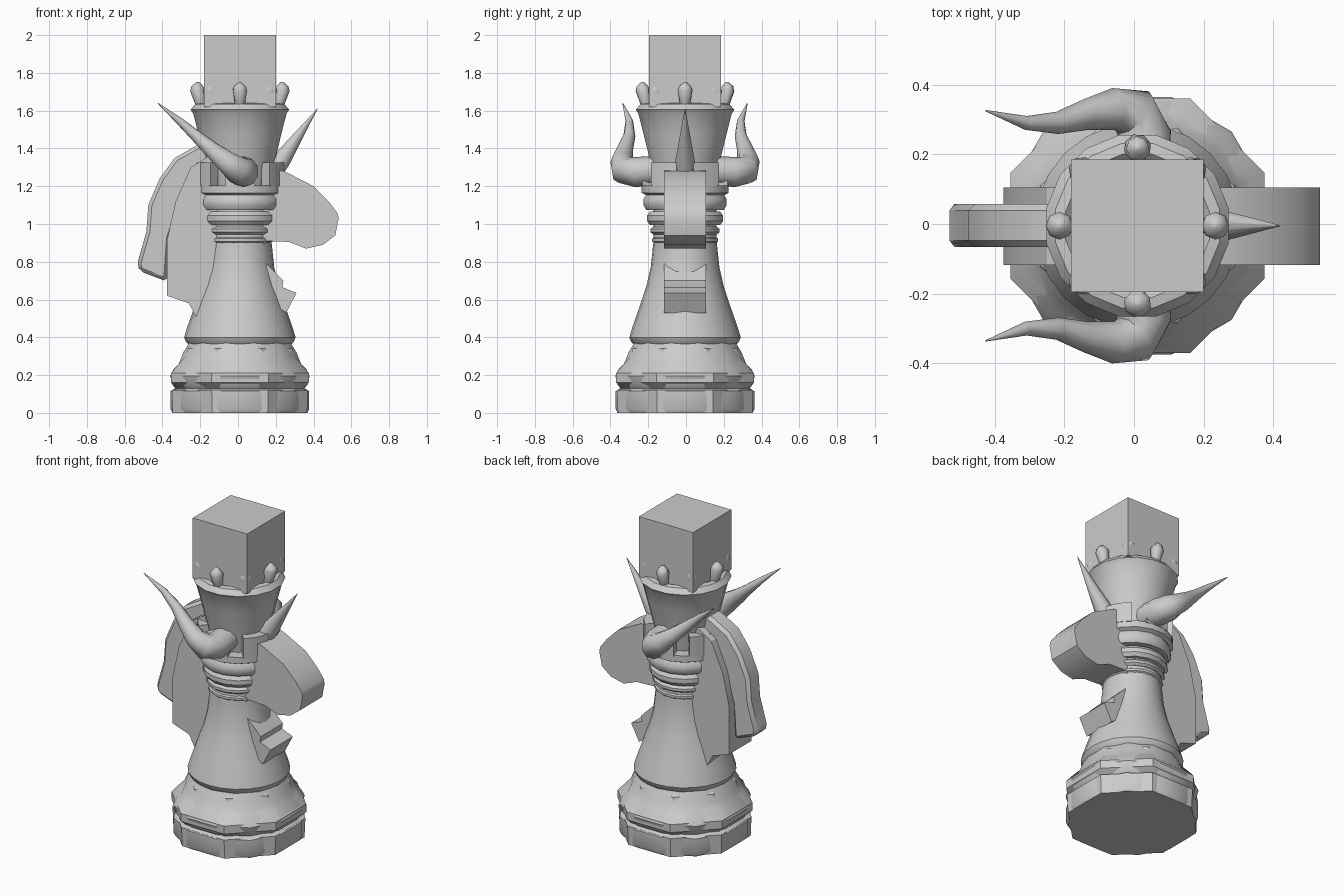
import bpy, bmesh
from math import pi, sin, cos, radians
from mathutils import Vector

if "Cube" in bpy.data.objects:
    bpy.data.objects.remove(bpy.data.objects["Cube"])

CX, CY = 0.01, -0.005          # shared axis of the turned parts


def finish(name, bm, angle=35):
    bmesh.ops.remove_doubles(bm, verts=bm.verts, dist=1e-5)
    bmesh.ops.recalc_face_normals(bm, faces=bm.faces)
    me = bpy.data.meshes.new(name)
    bm.to_mesh(me)
    bm.free()
    ob = bpy.data.objects.new(name, me)
    bpy.context.collection.objects.link(ob)
    bpy.ops.object.select_all(action='DESELECT')
    ob.select_set(True)
    bpy.context.view_layer.objects.active = ob
    bpy.ops.object.shade_smooth_by_angle(angle=radians(angle))
    return ob


def skin(bm, rings):
    """Bridge equal-length point rings and cap both ends."""
    vs = [[bm.verts.new(p) for p in r] for r in rings]
    n = len(vs[0])
    for a, b in zip(vs, vs[1:]):
        for i in range(n):
            j = (i + 1) % n
            bm.faces.new((a[i], a[j], b[j], b[i]))
    bm.faces.new(vs[0])
    bm.faces.new(vs[-1])


def lathe(name, profile, n, turn=0.0, angle=35):
    bm = bmesh.new()
    skin(bm, [[(CX + r * cos(turn + 2 * pi * i / n), CY + r * sin(turn + 2 * pi * i / n), z)
               for i in range(n)] for r, z in profile])
    return finish(name, bm, angle)


def slab(name, pts, y0, y1, bevel=0):
    bm = bmesh.new()
    skin(bm, [[(x, y, z) for x, z in pts] for y in (y0, y1)])
    ob = finish(name, bm, 30)
    if bevel:
        m = ob.modifiers.new("bevel", 'BEVEL')
        m.width, m.segments = bevel, 1
    return ob


def tube(name, path, n=10):
    bm = bmesh.new()
    rings = []
    for i, (x, y, z, r) in enumerate(path):
        a, b = path[max(i - 1, 0)], path[min(i + 1, len(path) - 1)]
        q = (Vector(b[:3]) - Vector(a[:3])).normalized()
        u = q.cross(Vector((0.3, 0, 1))).normalized()
        v = q.cross(u)
        c = Vector((x, y, z))
        rings.append([c + r * (u * cos(2 * pi * k / n) + v * sin(2 * pi * k / n)) for k in range(n)])
    skin(bm, rings)
    return finish(name, bm, 50)


# stepped foot: two overlapping low-sided turnings
foot = [(.37, 0), (.38, .02), (.38, .115), (.355, .13), (.37, .15), (.382, .195), (.365, .23),
        (.335, .26), (.31, .32), (.285, .36), (.27, .39)]
lathe("round_foot", foot, 12, pi / 12)
lathe("octagonal_foot", [(.385, 0), (.39, .12), (.36, .13), (.395, .16), (.395, .21), (.35, .26),
                         (.31, .30), (.30, .34), (.27, .36)], 8, pi / 8)

# flared body
lathe("body", [(.27, .36), (.285, .375), (.295, .40), (.28, .45), (.245, .55), (.205, .67), (.182, .77),
               (.168, .90), (.165, 1.2)], 24)

# stacked collar rings
for k, (r, z, h) in enumerate([(.178, .915, .035), (.187, .965, .04), (.205, 1.03, .07), (.225, 1.115, .08)]):
    lathe(f"collar_{k + 1}", [(.15, z - h / 2), (r - .015, z - h / 2), (r, z - h / 5), (r, z + h / 5),
                              (r - .015, z + h / 2), (.15, z + h / 2)], 16, pi / 16)

# battlement with merlons
lathe("battlement_floor", [(.18, 1.13), (.205, 1.15), (.235, 1.165), (.235, 1.205), (.12, 1.205)], 16, pi / 16)
bm = bmesh.new()
for k in range(6):
    mid = radians(30 + 60 * k)
    rings = []
    for s in (-1, 0, 1):
        a = mid + s * radians(19)
        rings.append([(CX + r * cos(a), CY + r * sin(a), z)
                      for r, z in ((.175, 1.2), (.238, 1.2), (.238, 1.325), (.175, 1.325))])
    skin(bm, rings)
finish("merlons", bm, 30)

# flaring crown with a ring of points
lathe("crown", [(.16, 1.18), (.168, 1.23), (.185, 1.32), (.225, 1.48), (.252, 1.585), (.266, 1.605),
                (.24, 1.635), (.21, 1.64), (.17, 1.60)], 16, pi / 16)
for k in range(8):
    a = pi / 4 * k
    p = [(CX + d * cos(a), CY + d * sin(a), z, r) for d, z, r in
         ((.20, 1.60, .025), (.212, 1.65, .029), (.224, 1.71, .04), (.224, 1.728, .032), (.222, 1.752, .008))]
    tube(f"crown_point_{k + 1}", p, 8)

# block on top
bm = bmesh.new()
bmesh.ops.create_cube(bm, size=.38)
bmesh.ops.translate(bm, verts=bm.verts, vec=(CX, CY, 1.81))
finish("top_block", bm)

# pair of curved horns
for s, side in ((1, "back"), (-1, "front")):
    tube(f"{side}_horn", [(x, CY + s * y, z, r) for x, y, z, r in
         ((.03, .14, 1.285, .075), (.03, .26, 1.275, .08), (0, .325, 1.285, .075), (-.06, .335, 1.33, .06),
          (-.14, .318, 1.395, .044), (-.22, .295, 1.465, .032), (-.31, .295, 1.545, .02),
          (-.425, .33, 1.64, .002))])

# straight spike above the muzzle
tube("spike", [(.16, CY, 1.25, .062), (.235, CY, 1.345, .05), (.42, CY, 1.61, .001)], 10)

# flat animal head: muzzle, chest and neck in one silhouette
slab("head_slab", [(.10, 1.30), (.245, 1.28), (.40, 1.20), (.48, 1.12), (.525, 1.06), (.533, 1.03),
                   (.515, .94), (.45, .89), (.36, .87), (.27, .905), (.15, .91), (.10, .84), (.17, .77),
                   (.24, .70), (.235, .665), (.31, .635), (.255, .53), (.15, .60), (-.10, .62),
                   (-.22, .505), (-.26, .58), (-.375, .62), (-.375, .92), (-.33, 1.12), (-.25, 1.30),
                   (-.12, 1.38)], -.117, .105)

# curved mane down the back
slab("mane", [(-.14, 1.44), (-.22, 1.415), (-.335, 1.35), (-.415, 1.24), (-.475, 1.10), (-.485, .96),
              (-.535, .785), (-.52, .75), (-.375, .695), (-.36, .92), (-.30, 1.12), (-.15, 1.28)],
     -.066, .058, .02)
